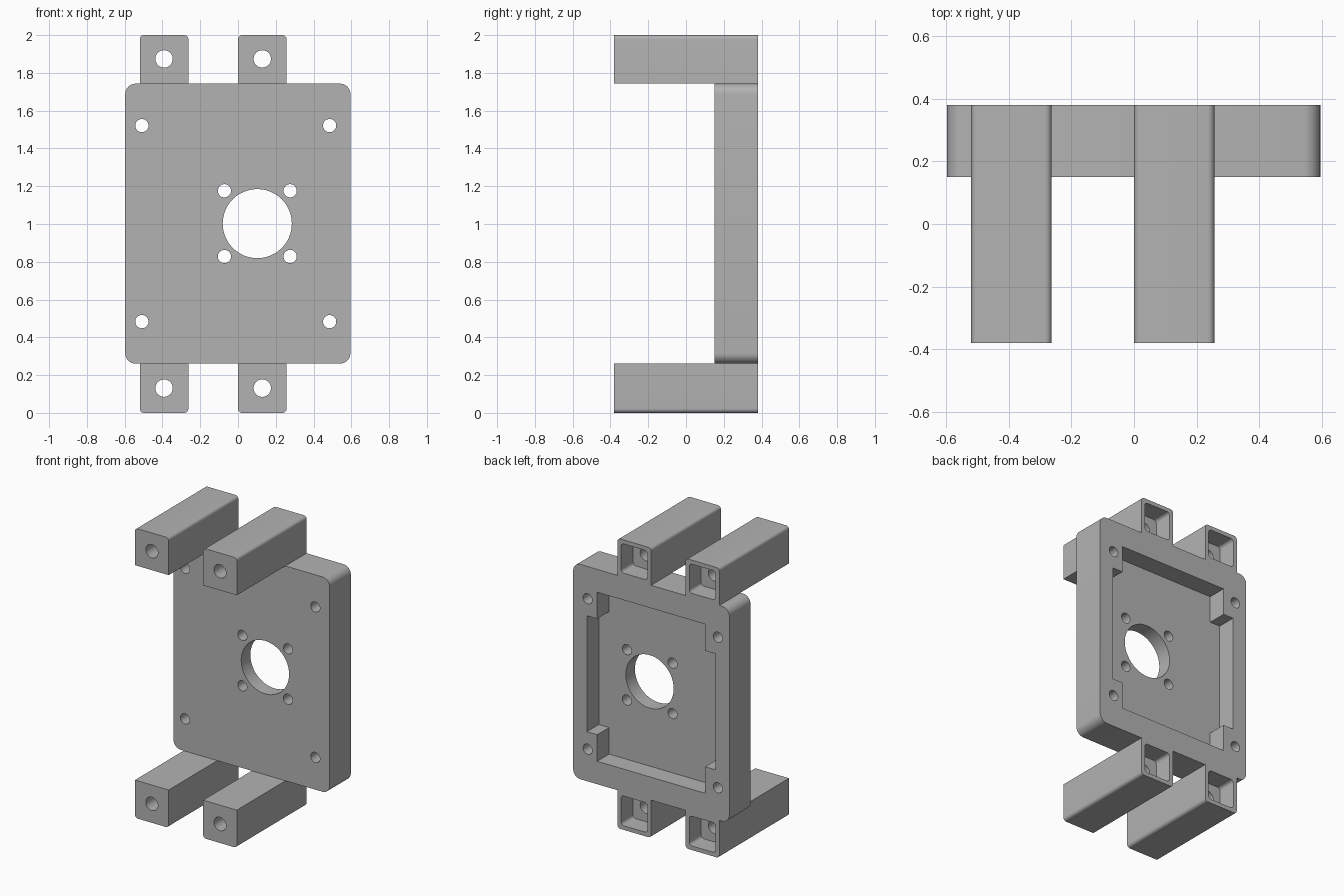
import bpy, bmesh, math

cube = bpy.data.objects.get("Cube")
if cube:
    bpy.data.objects.remove(cube, do_unlink=True)

grey = bpy.data.materials.new("plain grey")
grey.use_nodes = True
colour = (0.45, 0.45, 0.45, 1)
grey.diffuse_color = colour
grey.node_tree.nodes["Principled BSDF"].inputs["Base Color"].default_value = colour

FRONT, BACK = -0.38, 0.38      # full depth
PLATE_FRONT, FLOOR = 0.15, 0.25  # plate face and pocket floor
LOW, HIGH = 0.261, 1.743       # plate bottom and top
MID = (LOW + HIGH) / 2
OVER = 0.05                    # cutter overshoot


def prism(name, outline, y0, y1):
    """Extrude an x-z outline from y0 to y1."""
    bm = bmesh.new()
    face = bm.faces.new([bm.verts.new((x, y0, z)) for x, z in outline])
    new = bmesh.ops.extrude_face_region(bm, geom=[face])["geom"]
    verts = [v for v in new if isinstance(v, bmesh.types.BMVert)]
    bmesh.ops.translate(bm, verts=verts, vec=(0, y1 - y0, 0))
    bmesh.ops.recalc_face_normals(bm, faces=bm.faces)
    mesh = bpy.data.meshes.new(name)
    bm.to_mesh(mesh)
    bm.free()
    mesh.materials.append(grey)
    obj = bpy.data.objects.new(name, mesh)
    bpy.context.collection.objects.link(obj)
    return obj


def rounded(x0, x1, z0, z1, r_low, r_high):
    """Rectangle with separate radii for its lower and upper corners."""
    points = []
    corners = [(x1, z1, -1, -1, r_high), (x0, z1, 1, -1, r_high),
               (x0, z0, 1, 1, r_low), (x1, z0, -1, 1, r_low)]
    for i, (x, z, sx, sz, r) in enumerate(corners):
        if r == 0:
            points.append((x, z))
            continue
        for k in range(9):
            a = math.pi / 2 * (i + k / 8)
            points.append((x + sx * r + r * math.cos(a), z + sz * r + r * math.sin(a)))
    return points


def circle(x, z, r, n=48):
    return [(x + r * math.cos(math.tau * k / n), z + r * math.sin(math.tau * k / n))
            for k in range(n)]


def cut(obj, outline, y0, y1):
    """Subtract a prism and bake the result."""
    cutter = prism("cutter", outline, y0, y1)
    mod = obj.modifiers.new("cut", "BOOLEAN")
    mod.operation, mod.solver, mod.object = "DIFFERENCE", "EXACT", cutter
    deps = bpy.context.evaluated_depsgraph_get()
    mesh = bpy.data.meshes.new_from_object(obj.evaluated_get(deps))
    obj.modifiers.clear()
    obj.data = mesh
    bpy.data.objects.remove(cutter, do_unlink=True)


def smooth(obj):
    bpy.ops.object.select_all(action="DESELECT")
    obj.select_set(True)
    bpy.context.view_layer.objects.active = obj
    bpy.ops.object.shade_smooth_by_angle(angle=math.radians(30))


# Plate with a pocket in the back that leaves four corner bosses
plate = prism("mounting_plate", rounded(-0.597, 0.595, LOW, HIGH, 0.055, 0.055),
              PLATE_FRONT, BACK)
wide, narrow, tall, short = 0.49, 0.412, 0.583, 0.4
quarter = [(wide, short), (narrow, short), (narrow, tall)]
pocket = []
for sx, sz in ((1, 1), (-1, 1), (-1, -1), (1, -1)):
    part = [(sx * x, MID + sz * z) for x, z in quarter]
    pocket += part if sx == sz else part[::-1]
cut(plate, pocket, FLOOR, BACK + OVER)

# Corner screw holes, central bore and its four screw holes
holes = [(0.102, MID, 0.183)]
for sx in (-1, 1):
    for sz in (-1, 1):
        holes.append((-0.012 + sx * 0.497, MID + sz * 0.519, 0.035))
        holes.append((0.102 + sx * 0.174, MID + sz * 0.174, 0.035))
for x, z, r in holes:
    cut(plate, circle(x, z, r), PLATE_FRONT - OVER, BACK + OVER)
smooth(plate)

# Four square arms, each with a back socket and a through hole
WALL, ROUND = 0.028, 0.022
for side, x0 in (("right", -0.52), ("left", 0.0)):
    x1 = x0 + 0.257
    for level, z0, z1 in (("lower", 0.0, LOW), ("upper", HIGH, 2.0)):
        upper = level == "upper"
        arm = prism(f"{level}_{side}_arm",
                    rounded(x0, x1, z0, z1, 0 if upper else ROUND, ROUND if upper else 0),
                    FRONT, BACK)
        cut(arm, rounded(x0 + WALL, x1 - WALL, z0 + WALL, z1 - WALL, ROUND, ROUND),
            FLOOR, BACK + OVER)
        hole_z = 1.874 if upper else 0.131
        cut(arm, circle((x0 + x1) / 2, hole_z, 0.046), FRONT - OVER, BACK + OVER)
        smooth(arm)
